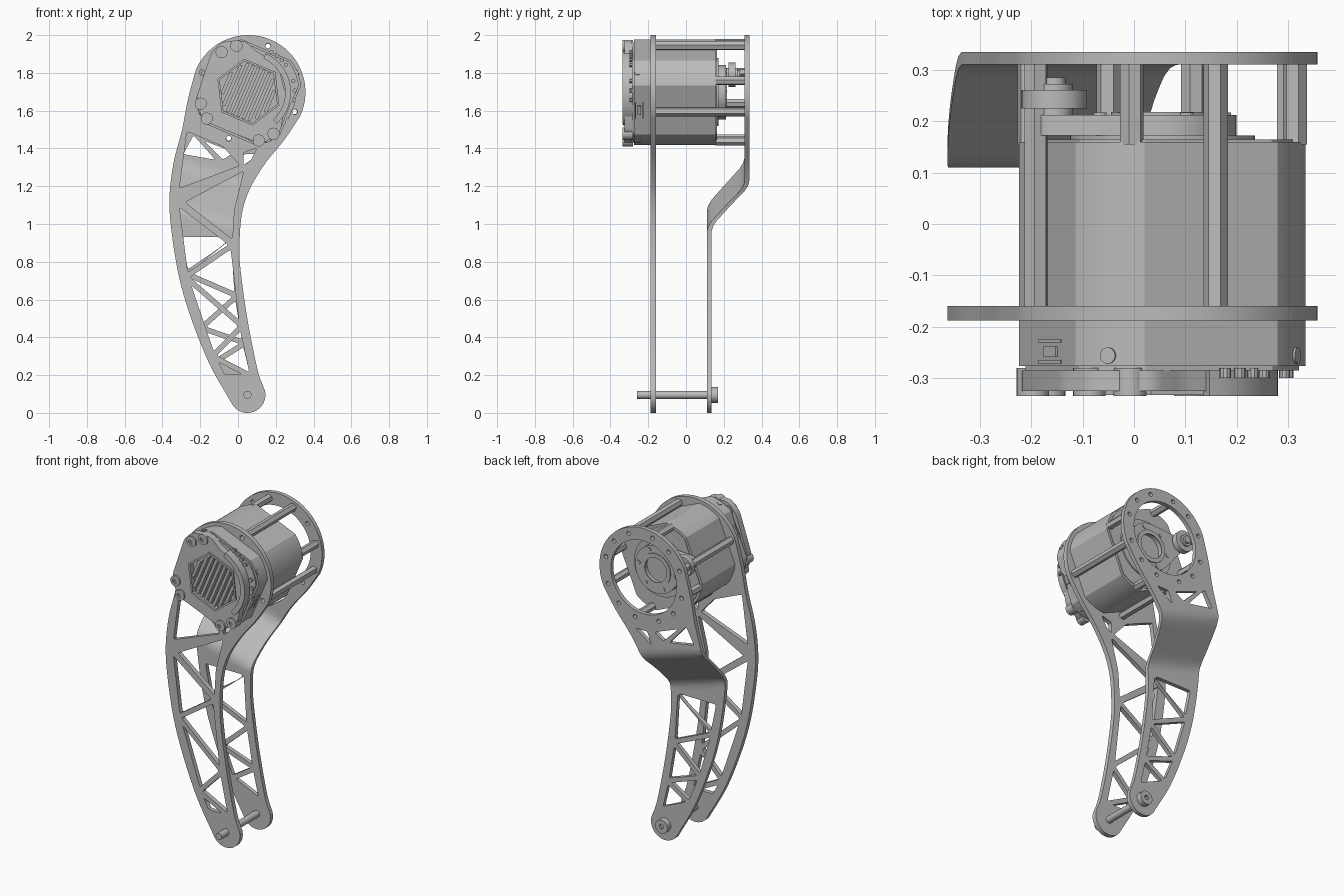
import bpy, bmesh
from math import sin, cos, pi, radians, sqrt
from mathutils import Vector

if "Cube" in bpy.data.objects:
    bpy.data.objects.remove(bpy.data.objects["Cube"])

grey = bpy.data.materials.new("machined_grey")
grey.use_nodes = True
tone = (0.5, 0.5, 0.5, 1)
grey.diffuse_color = tone
grey.node_tree.nodes["Principled BSDF"].inputs["Base Color"].default_value = tone

HEAD = Vector((0.055, 1.698))
FOOT = Vector((0.05, 0.095))
STAND = 67          # angle of the first long standoff


def finish(ob, name):
    ob.name = name
    ob.data.materials.clear()
    ob.data.materials.append(grey)
    bpy.ops.object.select_all(action='DESELECT')
    ob.select_set(True)
    bpy.context.view_layer.objects.active = ob
    bpy.ops.object.shade_smooth_by_angle(angle=radians(28))
    return ob


def slab(name, loops, y0, y1):
    """Flat solid in the xz plane; later loops inside the first are holes."""
    cu = bpy.data.curves.new(name, 'CURVE')
    cu.dimensions = '2D'
    cu.fill_mode = 'BOTH'
    cu.extrude = (y1 - y0) / 2
    for loop in loops:
        sp = cu.splines.new('POLY')
        sp.points.add(len(loop) - 1)
        for p, q in zip(sp.points, loop):
            p.co = (q[0], q[1], 0, 1)
        sp.use_cyclic_u = True
    tmp = bpy.data.objects.new(name + "_tmp", cu)
    bpy.context.collection.objects.link(tmp)
    bpy.context.view_layer.update()
    me = bpy.data.meshes.new_from_object(tmp.evaluated_get(bpy.context.evaluated_depsgraph_get()))
    bpy.data.objects.remove(tmp)
    bm = bmesh.new()
    bm.from_mesh(me)
    bmesh.ops.remove_doubles(bm, verts=bm.verts, dist=1e-5)
    for v in bm.verts:
        v.co = (v.co.x, (y0 + y1) / 2 - v.co.z, v.co.y)
    bmesh.ops.recalc_face_normals(bm, faces=bm.faces)
    bm.to_mesh(me)
    bm.free()
    ob = bpy.data.objects.new(name, me)
    bpy.context.collection.objects.link(ob)
    return finish(ob, name)


def polar(a, r, c=HEAD):
    return Vector((c[0] + r * cos(radians(a)), c[1] + r * sin(radians(a))))


def arc(c, r, a0, a1, n):
    return [polar(a0 + (a1 - a0) * i / n, r, c) for i in range(n + 1)]


def circle(c, r, n=24, start=0):
    return [polar(start + 360 * i / n, r, c) for i in range(n)]


def smooth_path(pts, n=5):
    p = [Vector(q) for q in pts]
    p = [p[0] * 2 - p[1]] + p + [p[-1] * 2 - p[-2]]
    out = []
    for a, b, c, d in zip(p, p[1:], p[2:], p[3:]):
        for i in range(n):
            t = i / n
            out.append(0.5 * (2 * b + (c - a) * t + (2 * a - 5 * b + 4 * c - d) * t * t
                              + (3 * b - a - 3 * c + d) * t ** 3))
    return out + [p[-2]]


def rounded(poly, r=0.012):
    out = []
    for i, v in enumerate(poly):
        v = Vector(v)
        a = v + (Vector(poly[i - 1]) - v).normalized() * r
        b = v + (Vector(poly[(i + 1) % len(poly)]) - v).normalized() * r
        out += [a, (a + b + 2 * v) / 4, b]
    return out


# Limb outline
left = smooth_path([(-.031, .046), (-.15, .257), (-.246, .495), (-.31, .71), (-.35, .945),
                    (-.363, 1.13), (-.342, 1.32), (-.296, 1.5), (-.265, 1.66), (-.225, 1.81)])
right = smooth_path([(.324, 1.563), (.246, 1.447), (.14, 1.315), (.06, 1.18), (.02, 1.05),
                     (.008, .89), (.013, .76), (.05, .495), (.103, .23), (.139, .127)])
outline = left + arc(HEAD, .302, 156, -25, 48) + right + arc(FOOT, .095, 15, -145, 20)


def edge_node(side, z):
    path, off = (left, .035) if side == 'L' else (right[::-1], -.035)
    for a, b in zip(path, path[1:]):
        if a.y <= z <= b.y:
            return Vector((a.x + (b.x - a.x) * (z - a.y) / (b.y - a.y) + off, z))


def truss(nodes):
    """Rounded triangular cut-outs between successive nodes of a zigzag."""
    pts = [edge_node(s, z) for s, z in nodes]
    holes = []
    for a, b, c in zip(pts, pts[1:], pts[2:]):
        la, lb, lc = (b - c).length, (a - c).length, (a - b).length
        mid = (a * la + b * lb + c * lc) / (la + lb + lc)
        inr = abs((b - a).cross(c - a)) / (la + lb + lc)
        k = max(.25, 1 - .014 / inr)
        holes.append(rounded([mid + (p - mid) * k for p in (a, b, c)], .01))
    return holes


# Front plate
long_angles = [STAND + 90 * i for i in range(4)]
short_angles = [STAND + 36 + 90 * i for i in range(4)]
front_holes = truss([('L', 1.12), ('R', .89), ('L', .72), ('R', .46), ('L', .30), ('R', .19), ('L', .19)])
front_holes += [rounded(q) for q in (
    [(-.27, 1.49), (-.31, 1.19), (.01, 1.31), (-.08, 1.41)],
    [(.03, 1.38), (.10, 1.40), (.07, 1.34), (.03, 1.31)],
    [(.03, 1.28), (-.28, 1.115), (-.03, .92), (-.02, 1.08)])]
front_holes += [circle(polar(a, .267), .014, 12) for a in long_angles]
slab("front_plate", [outline] + front_holes, -.188, -.16)

# Back plate, with an open ring at the head and a slanted double bend
back_holes = truss([('R', .95), ('L', .74), ('R', .62), ('L', .45), ('R', .37), ('L', .27), ('R', .18)])
back_holes += [rounded(q) for q in (
    [(-.30, .93), (-.045, .93), (-.06, .90), (-.265, .76)],
    [(-.29, 1.37), (-.235, 1.47), (-.12, 1.34)],
    [(-.18, 1.44), (-.02, 1.38), (-.08, 1.34)],
    [(.03, 1.37), (.11, 1.37), (.0, 1.29)])]
back_holes += [circle(polar(STAND + d + 90 * i, .265), .013, 12) for i in range(4) for d in (0, 36, 63)]
back = slab("back_plate", [outline, circle(HEAD, .225, 48)] + back_holes, -.0125, .0125)
bm = bmesh.new()
bm.from_mesh(back.data)
bend = Vector((.3, 0, 1))
s0, s1 = .99, 1.22
for i in range(-4, 13):
    s = s0 + (s1 - s0) * i / 8
    bmesh.ops.bisect_plane(bm, geom=bm.verts[:] + bm.edges[:] + bm.faces[:],
                           plane_co=(0, 0, s), plane_no=bend)


def ramp(s):
    # average of clamped ramps gives softly rounded bends
    offs = [-.03, -.015, 0, .015, .03]
    return sum(min(1, max(0, (s + o - s0) / (s1 - s0))) for o in offs) / len(offs)


for v in bm.verts:
    v.co.y += .1225 + .2 * ramp(v.co.dot(bend))
bm.to_mesh(back.data)
bm.free()
finish(back, "back_plate")

# Standoffs between the plates
for i, a in enumerate(long_angles):
    c = polar(a, .267)
    slab(f"long_standoff_{i}", [circle(c, .024, 6, a), circle(c, .014, 12)], -.16, .31)
for i, a in enumerate(short_angles):
    slab(f"short_standoff_{i}", [circle(polar(a, .265), .024, 6, a)], .155, .31)


# Motor housing: round with four flats facing the long standoffs
def housing(grow=0):
    out = []
    for i in range(72):
        a = STAND + i * 5
        d = (a - STAND + 45) % 90 - 45
        out.append(polar(a, min(.281, .243 / cos(radians(d))) + grow))
    return out


slab("motor_body", [housing()], -.276, .16)
slab("motor_rear_lip", [housing(-.015)], .16, .164)
slab("motor_front_rim", [housing(-.012)], -.285, -.276)

# Front cover with hexagonal window and cooling ribs
cover = [(-.22, 1.67), (-.14, 1.91), (-.085, 1.965), (.04, 1.97), (.095, 1.915), (.21, 1.85),
         (.257, 1.67), (.225, 1.49), (.125, 1.42), (-.17, 1.54), (-.21, 1.6)]
hexagon = circle(HEAD, .165, 6, STAND + 30)
bosses = [(-.087, 1.91), (-.008, 1.943), (-.197, 1.637), (-.165, 1.558), (.11, 1.442), (.188, 1.478)]
slab("front_cover", [rounded(cover, .02), hexagon], -.325, -.285)
slab("window_frame", [circle(HEAD, .178, 6, STAND + 30), hexagon], -.333, -.325)
slab("window_floor", [circle(HEAD, .168, 6, STAND + 30)], -.3, -.285)
along = Vector((cos(radians(STAND)), sin(radians(STAND))))
across = Vector((along.y, -along.x))
for i in range(9):
    u = (i - 4) * .031
    h = min(.14, (.16 - abs(u)) * sqrt(3))
    slab(f"cooling_rib_{i}", [[HEAD + across * (u + du) + along * dv for du, dv in
                               ((-.009, -h), (.009, -h), (.009, h), (-.009, h))]], -.325, -.298)
for i, c in enumerate(bosses):
    slab(f"cover_boss_{i}", [circle(c, .032, 20), circle(c, .017, 12)], -.335, -.28)
    slab(f"cover_screw_{i}", [circle(c, .017, 12), circle(c, .008, 6)], -.329, -.29)
slab("cover_ridge", [arc(HEAD, .225, 66, -48, 20) + arc(HEAD, .195, -48, 66, 20)], -.335, -.28)
for i, a in enumerate((60, 52, 44, 36, 14, 2, -10)):
    slab(f"rim_pin_{i}", [circle(polar(a, .245), .011, 10)], -.3, -.28)


# Radial fittings around the front of the housing
def fit(ob, a, r, y, name):
    p = polar(a, r)
    ob.location = (p.x, y, p.y)
    ob.rotation_euler = (0, pi / 2 - radians(a), 0)
    finish(ob, name)


for i in range(4):
    a = STAND + 45 + 90 * i
    bpy.ops.mesh.primitive_cylinder_add(vertices=16, radius=.016, depth=.01)
    fit(bpy.context.object, a, .28, -.256, f"side_screw_{i}")
for i, a in enumerate((STAND - 90, STAND + 84)):
    for k, (dx, w, dy, l) in enumerate(((0, .09, -.02, .006), (0, .09, .02, .006), (0, .05, 0, .02))):
        bpy.ops.mesh.primitive_cube_add(size=1)
        ob = bpy.context.object
        ob.scale = (w, l, .012)
        fit(ob, a, .245, -.248 + dy, f"connector_{i}_{k}")

# Rear output stage and idler
idler = Vector((-.155, 1.79))
slab("output_disc", [circle(HEAD, .18, 48), circle(HEAD, .07, 32)], .16, .172)
d = idler - HEAD
tilt = d.angle_signed(Vector((1, 0))) * 180 / pi
arm = arc(HEAD, .145, tilt + 65, tilt + 295, 36) + arc(idler, .04, tilt - 65, tilt + 65, 12)
slab("output_flange", [arm, circle(HEAD, .085, 32)], .172, .212)
slab("output_collar", [circle(HEAD, .1, 32), circle(HEAD, .075, 32)], .212, .218)
slab("output_core", [circle(HEAD, .085, 32)], .16, .18)
for i in range(6):
    slab(f"flange_screw_{i}", [circle(polar(60 * i + 7, .122), .013, 12)], .21, .217)
slab("idler_wheel", [circle(idler, .064, 32)], .225, .261)
slab("idler_axle", [circle(idler, .035, 20)], .21, .272)
slab("idler_cap", [circle(idler, .022, 20)], .272, .285)

# Foot axle
slab("foot_axle", [circle(FOOT, .021, 20)], -.26, .14)
slab("axle_head", [circle(FOOT, .042, 24), circle(FOOT, .016, 6)], .135, .17)
slab("axle_socket_floor", [circle(FOOT, .018, 12)], .135, .155)
